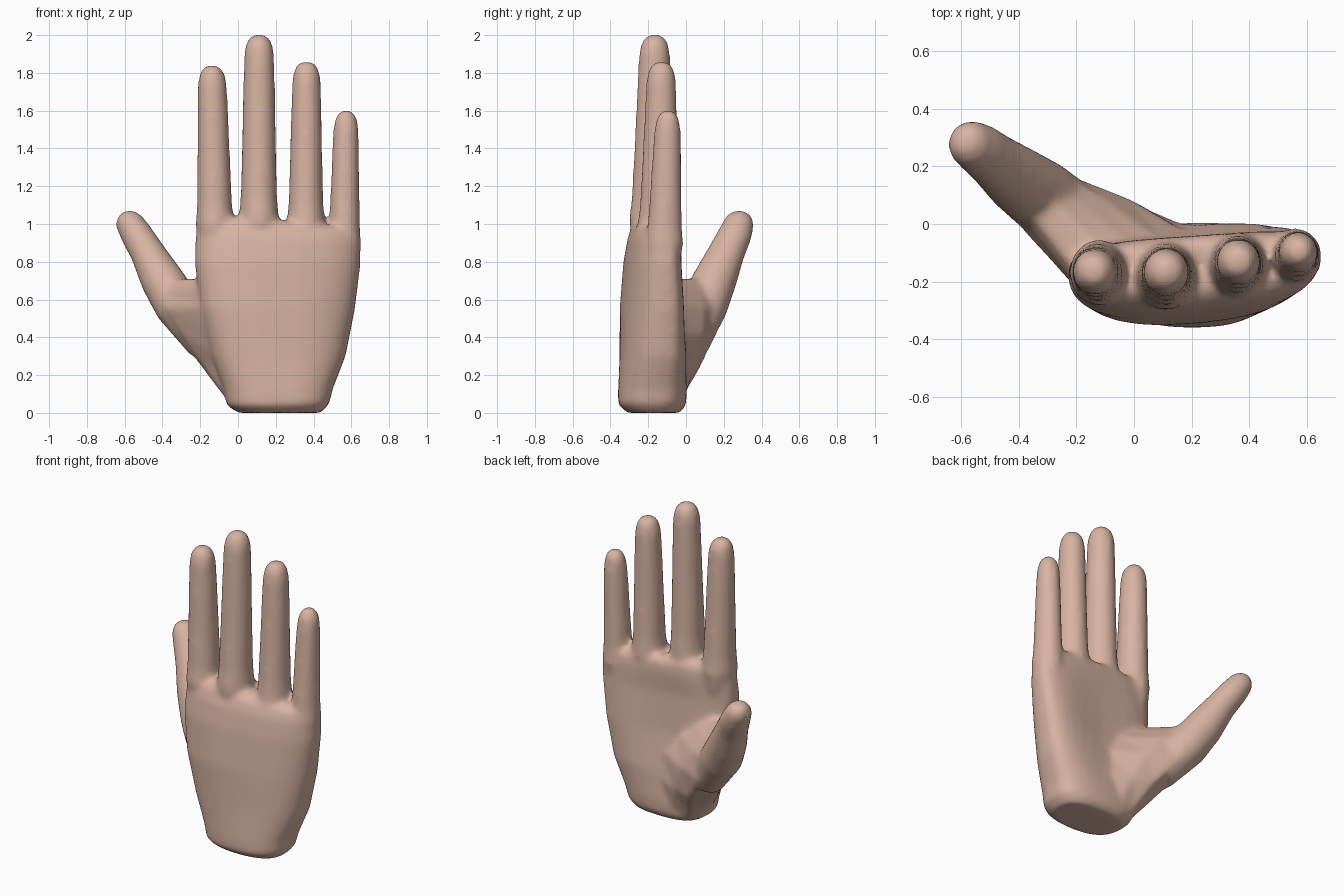
import bpy, bmesh, math
from mathutils import Vector

SIDES = 16
bm = bmesh.new()


def loft(rings):
    """Skin a list of equal-length point rings and cap both ends."""
    vs = [[bm.verts.new(p) for p in r] for r in rings]
    n = len(vs[0])
    made = []
    for a, b in zip(vs, vs[1:]):
        for i in range(n):
            j = (i + 1) % n
            made.append(bm.faces.new((a[i], a[j], b[j], b[i])))
    made.append(bm.faces.new(vs[0][::-1]))
    made.append(bm.faces.new(vs[-1]))
    bmesh.ops.recalc_face_normals(bm, faces=made)


def power(v, e):
    return math.copysign(abs(v) ** e, v)


def palm_ring(z, xl, xr, yl, yr, front, back, drop, hollow):
    ring = []
    for i in range(32):
        a = math.tau * i / 32
        c = power(math.cos(a), 0.8)
        s = power(math.sin(a), 0.65 if i < 16 else 0.8)
        u = (c + 1) / 2
        y = yl + (yr - yl) * u + s * (back if s > 0 else front)
        if s > 0:
            y -= hollow * math.sin(math.pi * u) ** 2
        ring.append((xl + (xr - xl) * u, y, z - drop * u * u))
    return ring


def oval_ring(centre, side, depth, ra, rb):
    return [centre + side * (ra * math.cos(math.tau * i / SIDES))
            + depth * (rb * math.sin(math.tau * i / SIDES)) for i in range(SIDES)]


# palm and wrist: height, left, right, y at left, y at right, front, back, drop, hollow
loft([palm_ring(*r) for r in (
    (0.00, 0.00, 0.44, -0.17, -0.17, 0.14, 0.14, 0.0, 0.0),
    (0.04, -0.06, 0.485, -0.17, -0.17, 0.19, 0.17, -0.01, 0.0),
    (0.12, -0.075, 0.50, -0.17, -0.16, 0.195, 0.17, 0.0, 0.0),
    (0.30, -0.14, 0.57, -0.17, -0.13, 0.20, 0.16, 0.0, 0.015),
    (0.55, -0.20, 0.62, -0.18, -0.11, 0.20, 0.14, 0.0, 0.035),
    (0.80, -0.23, 0.65, -0.175, -0.105, 0.185, 0.115, 0.01, 0.025),
    (0.93, -0.225, 0.65, -0.165, -0.105, 0.168, 0.105, 0.03, 0.01),
    (1.00, -0.215, 0.645, -0.16, -0.105, 0.145, 0.09, 0.045, 0.0),
    (1.04, -0.19, 0.62, -0.16, -0.105, 0.10, 0.06, 0.065, 0.0),
)])

# fingers: base point, tip point, radius
for base, tip, r in (
    ((-0.118, -0.17, 0.78), (-0.138, -0.165, 1.84), 0.089),
    ((0.11, -0.185, 0.78), (0.112, -0.165, 2.002), 0.092),
    ((0.358, -0.145, 0.78), (0.363, -0.13, 1.86), 0.088),
    ((0.56, -0.12, 0.72), (0.573, -0.095, 1.602), 0.078),
):
    b, t = Vector(base), Vector(tip)
    length = (t - b).length
    stops = [(0, 0.75), (0.1, 1.0), (0.20, 1.16), (0.30, 1.06), (0.55, 0.98), (0.75, 0.93)]
    stops += [(1 - d / length, k) for d, k in ((0.10, 0.87), (0.045, 0.76), (0.012, 0.54), (0, 0.3))]
    loft([oval_ring(b.lerp(t, f), Vector((1, 0, 0)), Vector((0, 1, 0)), r * k, r * k * (1.16 - 0.14 * f))
          for f, k in stops])

# thumb: centre, radius across the web, radius through the thickness
thumb = [((-0.17, 0.02, 0.36), 0.10, 0.10), ((-0.32, 0.095, 0.57), 0.125, 0.13),
         ((-0.405, 0.155, 0.71), 0.115, 0.118), ((-0.48, 0.215, 0.85), 0.092, 0.10),
         ((-0.54, 0.262, 0.95), 0.085, 0.092), ((-0.58, 0.285, 1.015), 0.074, 0.08),
         ((-0.597, 0.297, 1.05), 0.05, 0.055), ((-0.602, 0.30, 1.062), 0.025, 0.025)]
pts = [Vector(p) for p, _, _ in thumb]
rings = []
for i, (_, ra, rb) in enumerate(thumb):
    along = (pts[min(i + 1, len(pts) - 1)] - pts[max(i - 1, 0)]).normalized()
    side = Vector((0.75, -0.25, 0.6))
    side = (side - along * side.dot(along)).normalized()
    rings.append(oval_ring(pts[i], side, along.cross(side), ra, rb))
loft(rings)

# thumb mound and web: back of hand, outer edge (two points), inner edge, mid palm, palm
mound = (
    (0.07, (0.02, -0.28), (-0.06, -0.17), (-0.055, -0.08), (-0.01, -0.02), (0.10, -0.01), (0.20, -0.03)),
    (0.25, (-0.03, -0.30), (-0.18, -0.10), (-0.20, -0.01), (-0.09, 0.085), (0.05, 0.05), (0.22, -0.02)),
    (0.42, (-0.10, -0.29), (-0.30, -0.06), (-0.335, 0.05), (-0.21, 0.165), (-0.02, 0.09), (0.20, -0.04)),
    (0.56, (-0.16, -0.27), (-0.39, -0.02), (-0.43, 0.09), (-0.31, 0.215), (-0.12, 0.10), (0.10, -0.06)),
    (0.65, (-0.18, -0.24), (-0.41, 0.05), (-0.46, 0.13), (-0.36, 0.225), (-0.20, 0.08), (0.00, -0.08)),
    (0.71, (-0.19, -0.19), (-0.39, 0.08), (-0.42, 0.15), (-0.39, 0.20), (-0.27, 0.06), (-0.10, -0.10)),
)
loft([[(x, y, z) for x, y in ring] for z, *ring in mound])

mesh = bpy.data.meshes.new("hand")
bm.to_mesh(mesh)
bm.free()
hand = bpy.data.objects.new("hand", mesh)
bpy.context.collection.objects.link(hand)

skin = bpy.data.materials.new("skin")
skin.diffuse_color = (0.68, 0.45, 0.36, 1)
mesh.materials.append(skin)

# fuse the parts into one skin and soften the joins
fuse = hand.modifiers.new("fuse", 'REMESH')
fuse.mode = 'VOXEL'
fuse.voxel_size = 0.014
fuse.use_smooth_shade = True
soften = hand.modifiers.new("soften", 'SMOOTH')
soften.factor = 0.5
soften.iterations = 18
